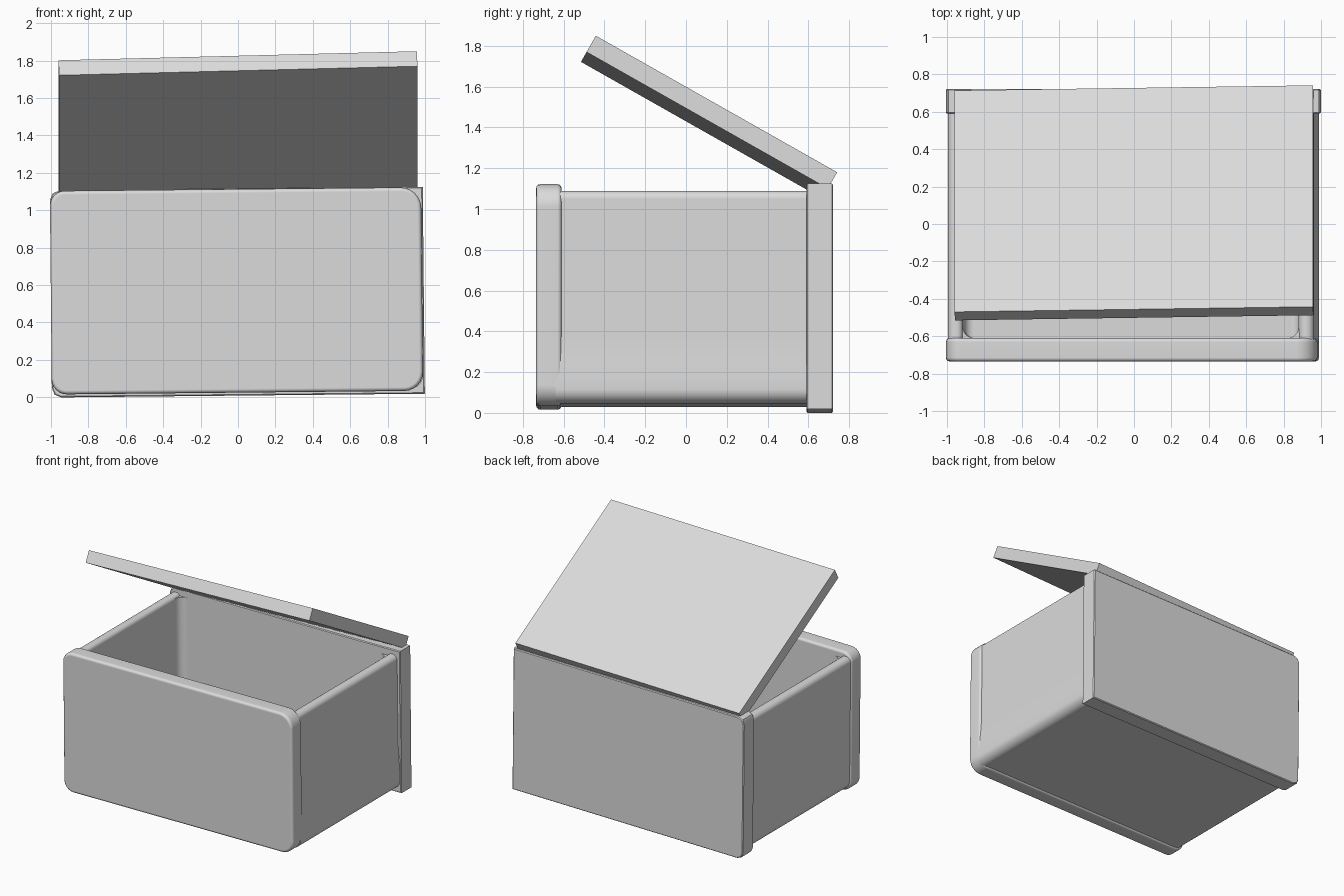
import bpy
import bmesh
import math
from mathutils import Matrix, Vector

cube = bpy.data.objects.get("Cube")
if cube:
    bpy.data.objects.remove(cube)

grey = bpy.data.materials.new("light grey")
grey.use_nodes = True
colour = (0.71, 0.71, 0.71, 1)
grey.diffuse_color = colour
grey.node_tree.nodes["Principled BSDF"].inputs["Base Color"].default_value = colour

# The box leans a little to one side
LEAN = Matrix.Translation((0.005, 0, 0)) @ Matrix.Rotation(-0.01, 4, 'Y')


def rounded(corners, steps=6):
    """Turn (x, z, radius) corners into an outline with rounded corners."""
    outline = []
    for i, (x, z, r) in enumerate(corners):
        p = Vector((x, z))
        if r == 0:
            outline.append(p)
            continue
        before = Vector(corners[i - 1][:2])
        after = Vector(corners[(i + 1) % len(corners)][:2])
        a = p + (before - p).normalized() * r
        b = p + (after - p).normalized() * r
        centre = a + b - p
        for k in range(steps + 1):
            t = k / steps * math.pi / 2
            outline.append(centre + (a - centre) * math.cos(t) + (b - centre) * math.sin(t))
    return outline


def prism(name, outline, start, end, upright=False, bevel=0, steps=3):
    """Extrude an outline along y, or along z when upright."""
    bm = bmesh.new()
    place = (lambda p: (p.x, p.y, start)) if upright else (lambda p: (p.x, start, p.y))
    cap = bm.faces.new([bm.verts.new(place(p)) for p in outline])
    shift = (0, 0, end - start) if upright else (0, end - start, 0)
    new = bmesh.ops.extrude_face_region(bm, geom=[cap], use_keep_orig=True)["geom"]
    bmesh.ops.translate(bm, vec=shift, verts=[v for v in new if isinstance(v, bmesh.types.BMVert)])
    bmesh.ops.recalc_face_normals(bm, faces=bm.faces)
    if bevel:
        rims = [e for e in bm.edges if any(len(f.verts) > 4 for f in e.link_faces)]
        bmesh.ops.bevel(bm, geom=rims, offset=bevel, segments=steps, profile=0.5, affect='EDGES')
    mesh = bpy.data.meshes.new(name)
    bm.to_mesh(mesh)
    bm.free()
    return add(name, mesh, LEAN)


def add(name, mesh, matrix):
    """Place a mesh, smooth it and keep its large faces looking flat."""
    mesh.materials.append(grey)
    obj = bpy.data.objects.new(name, mesh)
    bpy.context.collection.objects.link(obj)
    obj.matrix_world = matrix
    bpy.ops.object.select_all(action='DESELECT')
    obj.select_set(True)
    bpy.context.view_layer.objects.active = obj
    bpy.ops.object.shade_smooth_by_angle(angle=math.radians(35))
    flat = obj.modifiers.new("flat faces", 'WEIGHTED_NORMAL')
    flat.keep_sharp = True
    return obj


# Open trough: floor and two side walls with rounded rims, one flared at the foot
LEFT, RIGHT, FLOOR, RIM = -0.91, 0.885, 0.12, 1.08
trough = rounded([
    (-0.99, 0.037, 0.08), (0.985, 0.037, 0.07), (0.985, 0.16, 0), (0.978, 0.26, 0),
    (0.971, 0.38, 0), (0.968, RIM, 0.04),
    (RIGHT, RIM, 0.04), (RIGHT, FLOOR, 0.05), (LEFT, FLOOR, 0.05),
    (LEFT, RIM, 0.03), (-0.99, RIM, 0.04)])
prism("trough", trough, -0.64, 0.62)

# Concave fillets in the upright inner corners
for side, x in (("right", LEFT), ("left", RIGHT)):
    for end, y in (("front", -0.61), ("back", 0.59)):
        sx, sy, r = (1 if x < 0 else -1), (1 if y < 0 else -1), 0.06
        arc = [Vector((x + sx * r * (1 - math.sin(t)), y + sy * r * (1 - math.cos(t))))
               for t in (k * math.pi / 12 for k in range(7))]
        corner = Vector((x - sx * 0.01, y - sy * 0.01))
        prism(f"{end}_{side}_fillet", [corner] + arc, FLOOR, RIM - 0.02, upright=True)

# Front panel with softly rounded corners
front = rounded([(-1.0, 0.025, 0.08), (0.985, 0.025, 0.1),
                 (0.985, 1.113, 0.11), (-1.0, 1.113, 0.08)])
prism("front_panel", front, -0.735, -0.61, bevel=0.02)

# Back panel, square on one side and eased on the other
back = rounded([(-1.0, 0.009, 0.05), (0.994, 0.009, 0),
                (0.994, 1.115, 0), (-1.0, 1.115, 0.05)], steps=2)
prism("back_panel", back, 0.59, 0.722, bevel=0.006, steps=1)

# Flat lid, propped open and slightly rolled
bm = bmesh.new()
bmesh.ops.create_cube(bm, size=1)
bmesh.ops.scale(bm, vec=(1.917, 1.36, 0.092), verts=bm.verts)
lid_mesh = bpy.data.meshes.new("lid")
bm.to_mesh(lid_mesh)
bm.free()
add("lid", lid_mesh, Matrix.Translation((0, 0.113, 1.451))
    @ Matrix.Rotation(math.radians(-29.5), 4, 'X') @ Matrix.Rotation(-0.029, 4, 'Y'))
